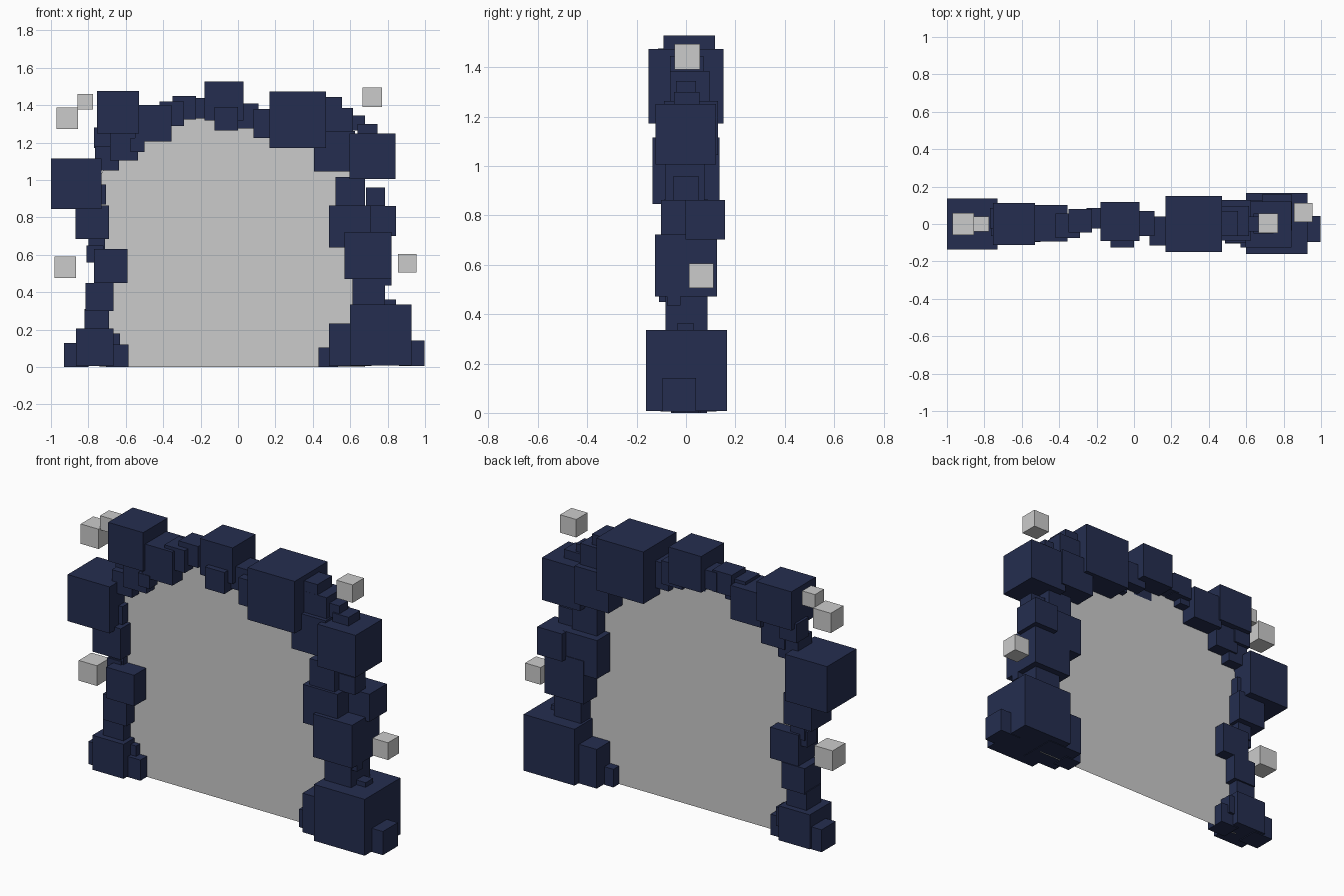
import bpy, bmesh

navy = bpy.data.materials.new("dark_stone")
navy.diffuse_color = (0.018, 0.027, 0.08, 1)


def blocks(name, rows, mat=None):
    """One object made of cubes; each row is (left x, bottom z, size, centre y)."""
    bm = bmesh.new()
    for x, z, s, y in rows:
        cube = bmesh.ops.create_cube(bm, size=s)["verts"]
        bmesh.ops.translate(bm, verts=cube, vec=(x + s / 2, y, z + s / 2))
    return finish(name, bm, mat)


def finish(name, bm, mat=None):
    me = bpy.data.meshes.new(name)
    bm.to_mesh(me)
    bm.free()
    if mat:
        me.materials.append(mat)
    ob = bpy.data.objects.new(name, me)
    bpy.context.collection.objects.link(ob)
    return ob


# Left foot and pillar
blocks("left_pillar", [
    (-.865, .005, .2, 0), (-.93, 0, .13, .02), (-.705, 0, .12, 0),
    (-.74, .07, .11, .02), (-.82, .18, .13, 0), (-.815, .30, .15, 0),
    (-.77, .45, .18, -.02), (-.81, .56, .09, 0), (-.80, .60, .09, .01),
    (-.87, .685, .18, 0), (-1.0, .845, .27, 0), (-.81, .87, .105, 0),
], navy)

# Top of the arch, left half then right half
blocks("arch_left", [
    (-.765, 1.05, .13, 0), (-.685, 1.105, .15, 0), (-.77, 1.17, .11, .03),
    (-.575, 1.15, .075, -.06), (-.755, 1.25, .225, 0), (-.55, 1.207, .195, .003),
    (-.42, 1.29, .13, -.01), (-.35, 1.325, .125, .018), (-.255, 1.33, .11, .03),
    (-.18, 1.318, .21, .013), (-.125, 1.265, .125, -.0625),
], navy)
blocks("arch_right", [
    (-.025, 1.275, .135, .003), (.083, 1.225, .155, -.037), (.168, 1.172, .302, 0),
    (.407, 1.045, .218, .02), (.42, 1.31, .135, .003), (.455, 1.225, .16, .015),
    (.60, 1.265, .08, 0), (.64, 1.195, .105, .003), (.597, 1.005, .245, -.002),
], navy)

# Right pillar and foot
blocks("right_pillar", [
    (.52, .855, .16, -.005), (.685, .86, .1, 0), (.487, .64, .223, .01),
    (.685, .702, .16, .078), (.57, .472, .25, 0), (.613, .315, .172, .002),
    (.765, .435, .055, -.05), (.778, .295, .067, -.002), (.60, .008, .327, .002),
    (.487, .005, .227, .01), (.43, 0, .105, 0), (.86, .005, .137, -.027),
], navy)

# Loose grey cubes floating around the arch
blocks("floating_cubes", [
    (-.97, 1.272, .115, 0), (-.857, 1.377, .082, 0), (-.982, .475, .117, 0),
    (.665, 1.39, .104, .005), (.855, .505, .1, .062),
])

# Flat arch-shaped pane filling the opening, edge hidden in the stones
outline = [(-.74, 0), (-.74, .75), (-.75, 1.0), (-.66, 1.16), (-.5, 1.27),
           (-.3, 1.37), (-.08, 1.38), (.15, 1.33), (.35, 1.29), (.54, 1.16),
           (.63, 1.0), (.63, .75), (.68, .6), (.68, .3), (.68, 0)]
bm = bmesh.new()
bm.faces.new([bm.verts.new((x, 0, z)) for x, z in outline])
finish("portal_pane", bm)
